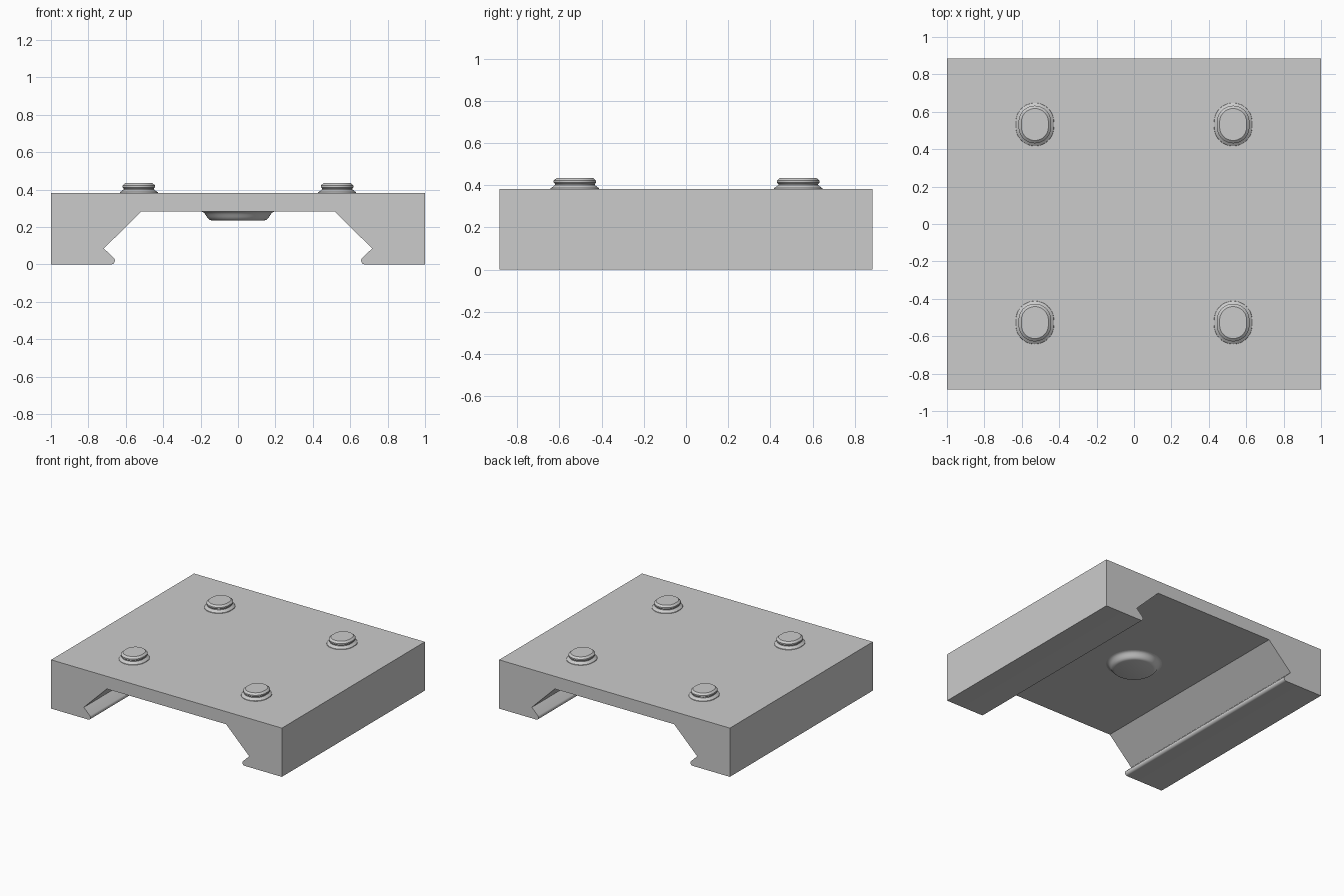
import bpy, bmesh, math

cube = bpy.data.objects.get("Cube")
if cube:
    bpy.data.objects.remove(cube, do_unlink=True)

grey = bpy.data.materials.new("plain grey")
grey.use_nodes = True
colour = (0.6, 0.6, 0.6, 1)
grey.diffuse_color = colour
grey.node_tree.nodes["Principled BSDF"].inputs["Base Color"].default_value = colour

HALF_DEPTH = 0.885
TOP = 0.382
UNDERSIDE = 0.283


def finish(name, bm, location=(0, 0, 0)):
    bmesh.ops.recalc_face_normals(bm, faces=bm.faces[:])
    mesh = bpy.data.meshes.new(name)
    bm.to_mesh(mesh)
    bm.free()
    mesh.materials.append(grey)
    obj = bpy.data.objects.new(name, mesh)
    obj.location = location
    bpy.context.collection.objects.link(obj)
    bpy.ops.object.select_all(action='DESELECT')
    obj.select_set(True)
    bpy.context.view_layer.objects.active = obj
    bpy.ops.object.shade_smooth_by_angle(angle=math.radians(30))
    return obj


def lathe(name, profile, location, stretch=0.0, steps=48):
    """Stack of rounds, optionally stretched along y, closed at the end."""
    bm = bmesh.new()
    rings = []
    for r, z in profile:
        ring = []
        for half in (1, -1):
            for i in range(steps // 2 + 1):
                a = math.pi * i / (steps // 2)
                if stretch == 0 and i == steps // 2:
                    continue
                ring.append(bm.verts.new((half * r * math.cos(a),
                                          half * (r * math.sin(a) + stretch), z)))
        rings.append(ring)
    for low, high in zip(rings, rings[1:]):
        for i in range(len(low)):
            j = (i + 1) % len(low)
            bm.faces.new((low[i], low[j], high[j], high[i]))
    bm.faces.new(rings[0])
    bm.faces.new(rings[-1])
    return finish(name, bm, location)


# Plate with dovetail channel: half profile, mirrored, then extruded along y
half = [(1, TOP), (1, 0)]
for i in range(9):
    a = math.radians(270 - 135 * i / 8)
    half.append((0.678 + 0.02 * math.cos(a), 0.02 + 0.02 * math.sin(a)))
half += [(0.717, 0.085), (0.517, UNDERSIDE)]
outline = half + [(-x, z) for x, z in reversed(half)]

bm = bmesh.new()
face = bm.faces.new([bm.verts.new((x, -HALF_DEPTH, z)) for x, z in outline])
extruded = bmesh.ops.extrude_face_region(bm, geom=[face])
moved = [v for v in extruded["geom"] if isinstance(v, bmesh.types.BMVert)]
bmesh.ops.translate(bm, verts=moved, vec=(0, 2 * HALF_DEPTH, 0))
finish("dovetail_plate", bm)

# Four snap pegs with flared foot, narrow neck and chamfered cap
peg = [(0.102, 0), (0.101, 0.004), (0.088, 0.013), (0.081, 0.019),
       (0.081, 0.024), (0.087, 0.03), (0.087, 0.04), (0.072, 0.053)]
for side, x in (("right", -0.53), ("left", 0.53)):
    for end, y in (("front", -0.527), ("back", 0.532)):
        lathe(f"{end}_{side}_peg", peg, (x, y, TOP), stretch=0.0135)

# Rounded detent bump under the plate
bump = [(0.2, 0), (0.19, -0.002), (0.181, -0.008), (0.174, -0.017),
        (0.168, -0.026), (0.161, -0.036), (0.152, -0.044), (0.14, -0.048)]
lathe("detent_bump", bump, (0, 0, UNDERSIDE))
